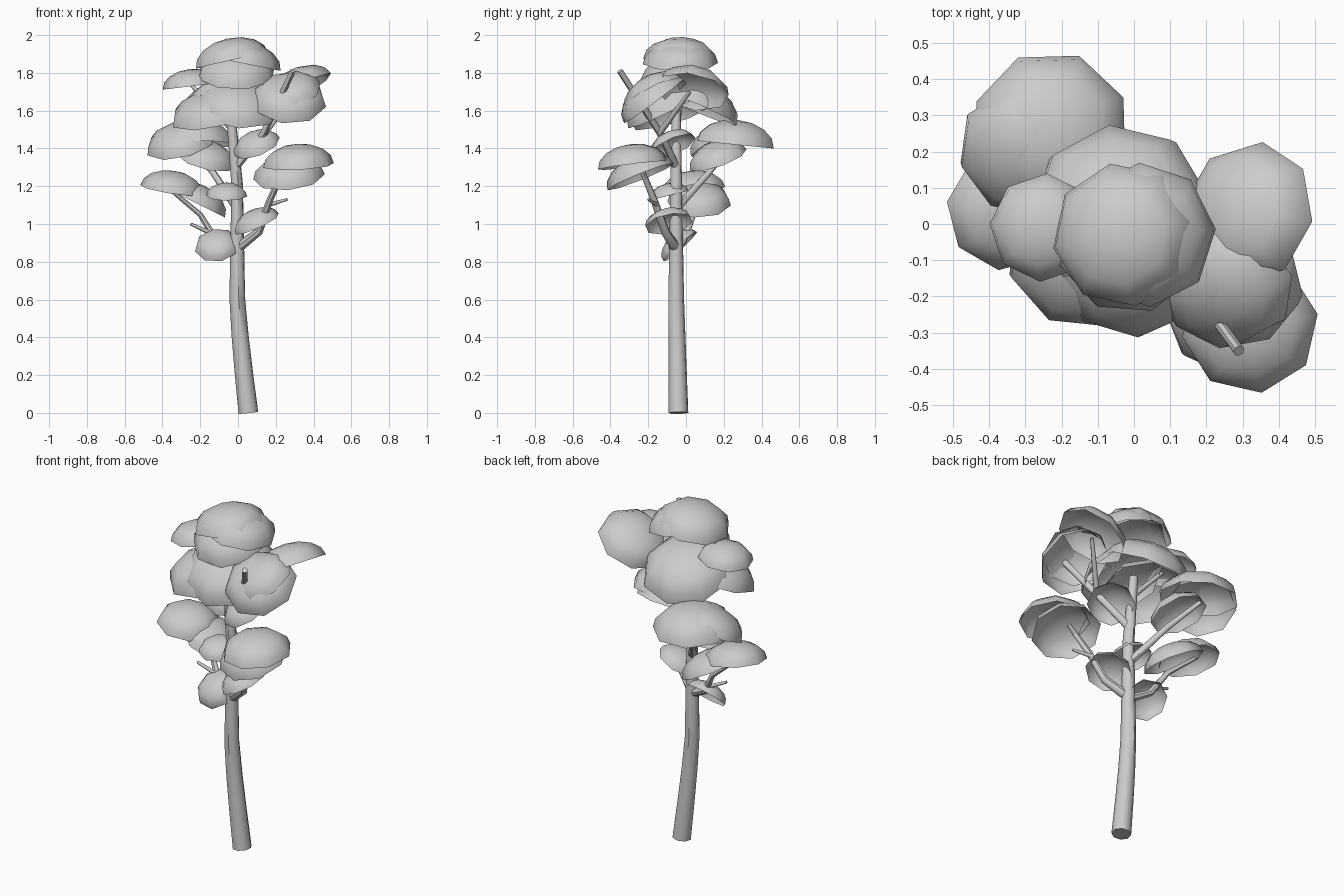
import bpy, bmesh, math, random
from mathutils import Vector

if "Cube" in bpy.data.objects:
    bpy.data.objects.remove(bpy.data.objects["Cube"])

random.seed(4)


def limb(name, r0, r1, points):
    """Round limb along points, tapering evenly from r0 to r1."""
    cu = bpy.data.curves.new(name, 'CURVE')
    cu.dimensions = '3D'
    cu.bevel_depth = 1.0
    cu.bevel_resolution = 2
    cu.use_fill_caps = True
    sp = cu.splines.new('POLY')
    sp.points.add(len(points) - 1)
    for i, (p, co) in enumerate(zip(sp.points, points)):
        p.co = (*co, 1)
        p.radius = r0 + (r1 - r0) * i / (len(points) - 1)
    ob = bpy.data.objects.new(name, cu)
    bpy.context.collection.objects.link(ob)
    bpy.ops.object.select_all(action='DESELECT')
    ob.select_set(True)
    bpy.context.view_layer.objects.active = ob
    bpy.ops.object.convert(target='MESH')
    bpy.ops.object.shade_smooth_by_angle(angle=math.radians(45))


def trunk_at(z):
    """Centre line of the trunk: swept foot, upright middle, slight lean on top."""
    foot = max(0, 1 - z / 0.6)
    top = max(0, z - 1.2)
    return Vector((-0.004 + 0.059 * foot ** 1.2 - 0.09 * top, -0.052 + 0.012 * foot, z))


def branch(name, z, r0, r1, *points):
    limb(name, r0, r1, [trunk_at(z), *points])


def leaf_cap(name, x, y, z, r, lean=None, sides=8):
    """Thin open foliage dome with rim centre (x, y, z); leans outward by default."""
    lx, ly = lean or (0.5 * x, 0.5 * y)
    q = Vector((0, 0, 1)).rotation_difference(Vector((lx, ly, 1)).normalized())
    c = Vector((x, y, z))
    h = 0.6 * r
    bm = bmesh.new()
    turn = random.uniform(0, math.tau / sides)
    rings = []
    for level in range(4):
        t = level * math.pi / 8
        f, k = math.cos(t), math.sin(t)
        rings.append([bm.verts.new(c + q @ Vector((r * f * math.cos(turn + math.tau * i / sides),
                                                   r * f * math.sin(turn + math.tau * i / sides),
                                                   h * k))) for i in range(sides)])
    top = bm.verts.new(c + q @ Vector((0, 0, h)))
    for i in range(sides):
        j = (i + 1) % sides
        for lo, hi in zip(rings, rings[1:]):
            bm.faces.new((lo[i], lo[j], hi[j], hi[i]))
        bm.faces.new((rings[-1][i], rings[-1][j], top))
    for f in bm.faces:
        f.smooth = True
    me = bpy.data.meshes.new(name)
    bm.to_mesh(me)
    bm.free()
    bpy.context.collection.objects.link(bpy.data.objects.new(name, me))


# Trunk
limb("trunk", 0.053, 0.024, [trunk_at(1.62 * i / 8) for i in range(9)])

# Branches and twigs
branch("right_branch", 0.87, 0.028, 0.014, (0.11, -0.11, 0.96), (0.17, -0.17, 1.13), (0.25, -0.24, 1.3))
limb("right_twig", 0.012, 0.007, [(0.16, -0.15, 1.1), (0.26, -0.2, 1.13)])
branch("left_branch", 0.86, 0.024, 0.01, (-0.12, -0.01, 0.92), (-0.2, 0.04, 1.05), (-0.38, 0.07, 1.2))
limb("left_twig", 0.012, 0.008, [(-0.14, 0, 0.95), (-0.25, -0.02, 1)])
branch("back_branch", 1.08, 0.022, 0.012, (-0.13, 0.12, 1.27), (-0.26, 0.24, 1.42))
branch("upper_right_branch", 1.3, 0.022, 0.016, (0.13, -0.13, 1.47), (0.29, -0.35, 1.81))
limb("upper_right_fork", 0.017, 0.01, [(0.14, -0.14, 1.48), (0.31, 0.02, 1.7)])
branch("upper_left_twig", 1.5, 0.016, 0.01, (-0.25, -0.01, 1.74))

# Crown foliage
leaf_cap("crown_left_cap", -0.03, -0.03, 1.865, 0.2, (-0.22, 0.02))
leaf_cap("crown_right_cap", 0.03, -0.03, 1.85, 0.2, (0.2, 0))
leaf_cap("crown_under_cap", -0.01, -0.05, 1.79, 0.21, (0, -0.4))
leaf_cap("upper_back_cap", -0.04, 0.04, 1.62, 0.25, (-0.1, 0.42))
leaf_cap("upper_front_cap", 0, -0.1, 1.61, 0.23, (0.1, -0.5))
leaf_cap("upper_front_left_cap", -0.14, -0.08, 1.57, 0.22, (-0.2, -0.3))
leaf_cap("upper_left_cap", -0.25, -0.01, 1.73, 0.15)
leaf_cap("upper_right_back_cap", 0.32, 0.03, 1.7, 0.2, (-0.55, 0.18))
leaf_cap("upper_right_front_cap", 0.27, -0.17, 1.65, 0.2, (0.05, -0.75))
leaf_cap("upper_right_top_cap", 0.27, -0.16, 1.68, 0.18, (-0.35, -0.5))

# Middle foliage
leaf_cap("back_left_cap", -0.23, 0.26, 1.42, 0.22, (0, 0.1))
leaf_cap("back_left_front_cap", -0.3, 0.2, 1.42, 0.19, (-0.25, -0.4))
leaf_cap("back_left_inner_cap", -0.17, 0.17, 1.34, 0.16, (0.25, -0.35))
leaf_cap("mid_inner_cap", 0.1, -0.07, 1.41, 0.13, (-0.4, -0.45))
leaf_cap("right_cap", 0.32, -0.28, 1.31, 0.19, (-0.05, -0.12))
leaf_cap("right_under_cap", 0.27, -0.24, 1.25, 0.19, (-0.1, -0.4))

# Low foliage
leaf_cap("left_cap", -0.35, 0.04, 1.18, 0.17, (0.15, -0.12))
leaf_cap("left_inner_cap", -0.22, 0.07, 1.11, 0.17, (0.5, 0))
leaf_cap("small_mid_cap", -0.06, -0.09, 1.15, 0.11, (0, -0.25))
leaf_cap("low_left_cap", -0.11, -0.03, 0.88, 0.12, (-0.15, -0.9))
leaf_cap("low_right_cap", 0.1, -0.09, 1, 0.13, (-0.45, -0.2))
